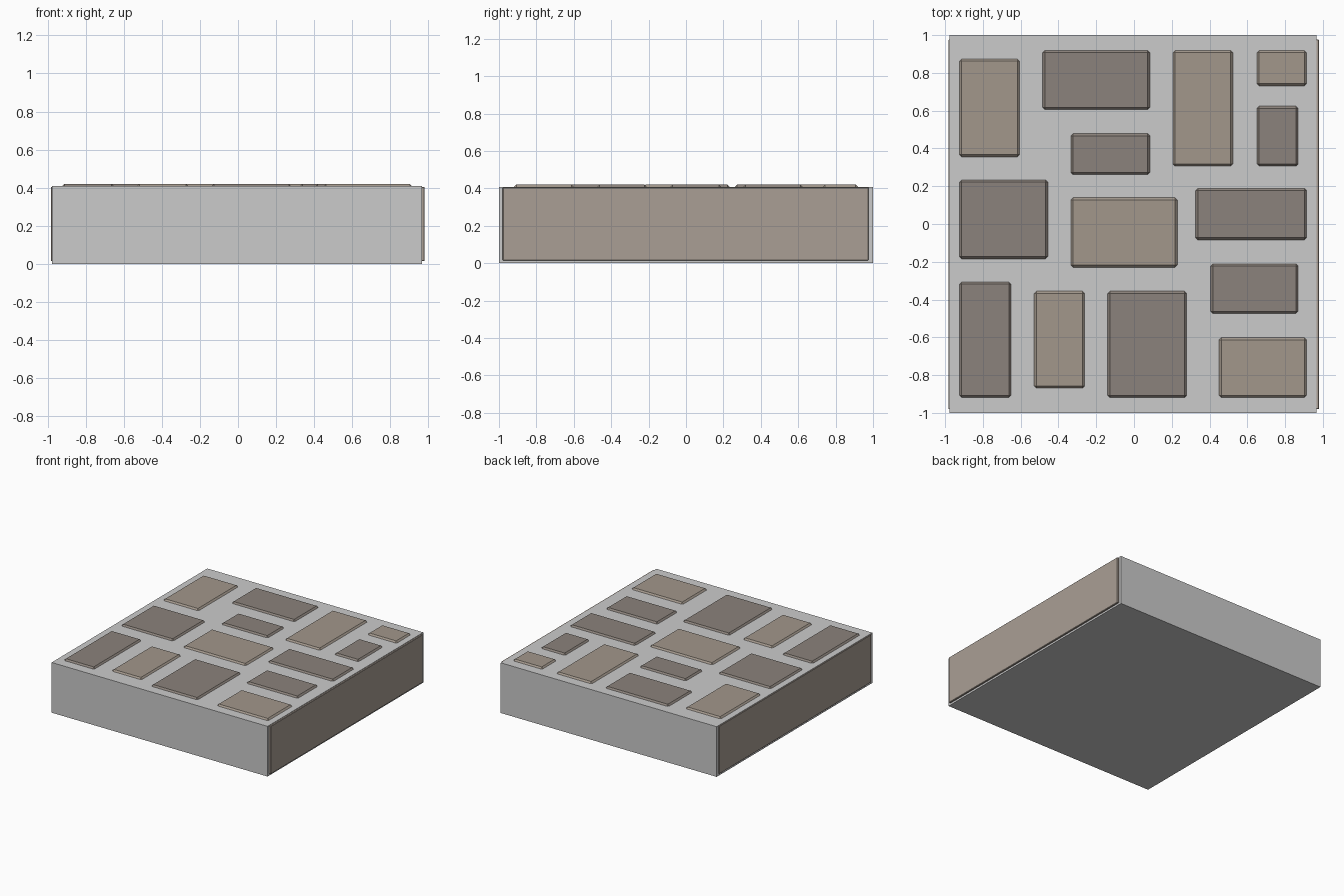
import bpy

if "Cube" in bpy.data.objects:
    bpy.data.objects.remove(bpy.data.objects["Cube"])


def material(name, rgb):
    m = bpy.data.materials.new(name)
    m.diffuse_color = (*rgb, 1)
    m.use_nodes = True
    m.node_tree.nodes["Principled BSDF"].inputs["Base Color"].default_value = m.diffuse_color
    return m


light = material("light_stone", (0.36, 0.31, 0.26))
dark = material("dark_stone", (0.26, 0.225, 0.20))
side = material("side_stone", (0.40, 0.345, 0.30))


def box(name, x0, x1, y0, y1, z0, z1, mat=None, bevel=0):
    bpy.ops.mesh.primitive_cube_add(
        size=1, location=((x0 + x1) / 2, (y0 + y1) / 2, (z0 + z1) / 2))
    ob = bpy.context.object
    ob.name = name
    ob.scale = (x1 - x0, y1 - y0, z1 - z0)
    bpy.ops.object.transform_apply(location=False, rotation=False, scale=True)
    if mat:
        ob.data.materials.append(mat)
    if bevel:
        b = ob.modifiers.new("chamfer", "BEVEL")
        b.width = bevel
        b.segments = 1
    return ob


# Mortar slab
box("mortar_slab", -0.976, 0.966, -1, 1, 0, 0.408)

# Thin stone facings on the two sides
box("right_facing", 0.95, 0.98, -0.98, 0.976, 0.015, 0.405, side, 0.003)
box("left_facing", -0.982, -0.95, -0.98, 0.976, 0.015, 0.405, side, 0.003)

# Paving stones: x0, x1, y0, y1, material
stones = [
    (-0.93, -0.60, 0.35, 0.88, light),
    (-0.49, 0.09, 0.60, 0.925, dark),
    (0.20, 0.53, 0.30, 0.925, light),
    (0.645, 0.92, 0.725, 0.925, light),
    (0.645, 0.875, 0.30, 0.63, dark),
    (-0.34, 0.09, 0.255, 0.485, dark),
    (-0.93, -0.45, -0.19, 0.24, dark),
    (-0.34, 0.235, -0.235, 0.145, light),
    (0.32, 0.92, -0.09, 0.195, dark),
    (0.40, 0.875, -0.48, -0.205, dark),
    (0.445, 0.92, -0.925, -0.595, light),
    (-0.93, -0.645, -0.925, -0.30, dark),
    (-0.535, -0.255, -0.875, -0.35, light),
    (-0.145, 0.285, -0.925, -0.35, dark),
]
for i, (x0, x1, y0, y1, mat) in enumerate(stones, 1):
    box(f"paving_stone_{i}", x0, x1, y0, y1, 0.35, 0.42, mat, 0.018)
